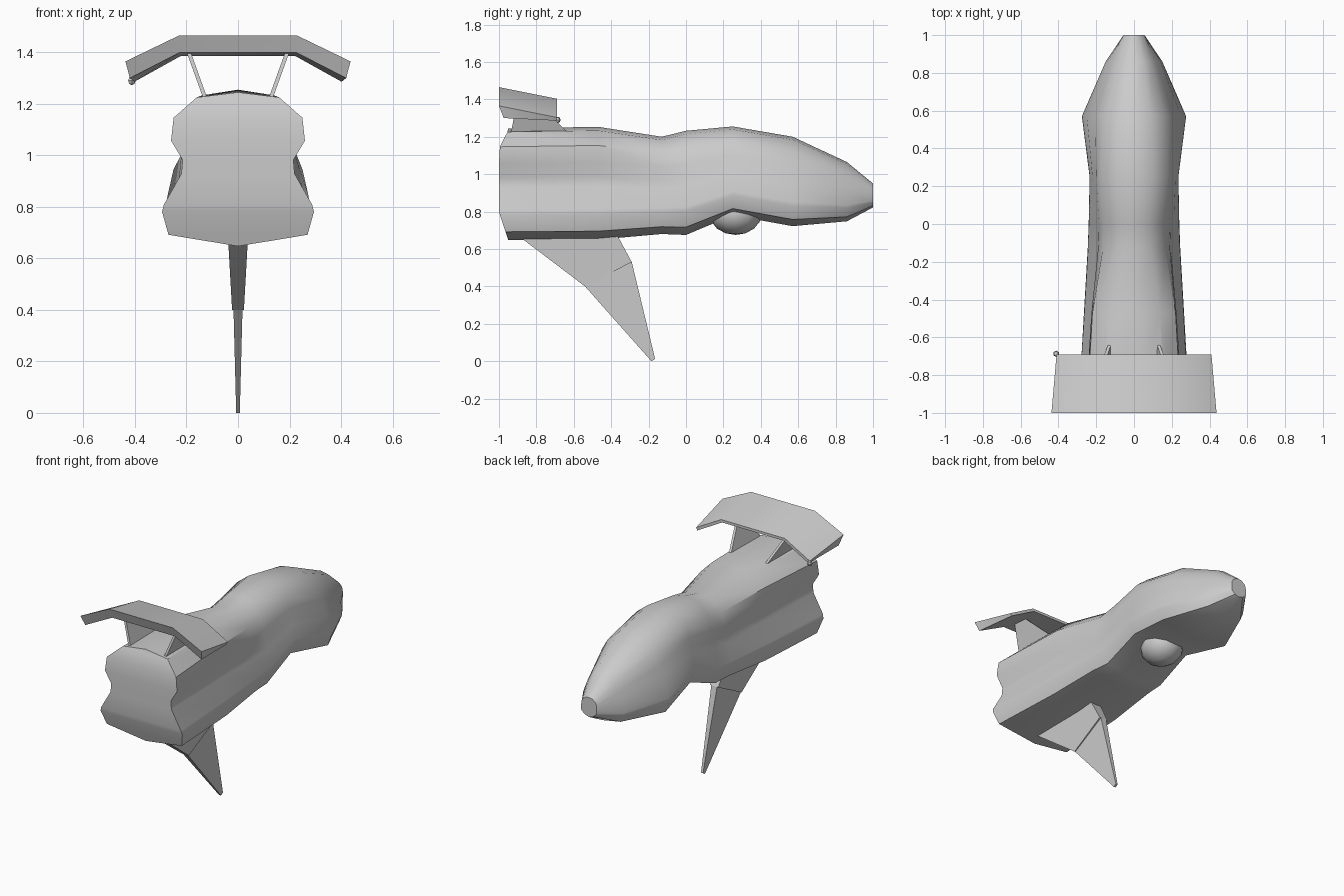
import bpy, bmesh, math
from mathutils import Vector

if "Cube" in bpy.data.objects:
    bpy.data.objects.remove(bpy.data.objects["Cube"])


def finish(name, bm, angle=30):
    bmesh.ops.recalc_face_normals(bm, faces=bm.faces)
    me = bpy.data.meshes.new(name)
    bm.to_mesh(me)
    bm.free()
    ob = bpy.data.objects.new(name, me)
    bpy.context.collection.objects.link(ob)
    bpy.context.view_layer.objects.active = ob
    ob.select_set(True)
    bpy.ops.object.shade_smooth_by_angle(angle=math.radians(angle))
    ob.select_set(False)
    return ob


def loft(name, sections, angle=30):
    """Skin closed rings of points and cap both ends."""
    bm = bmesh.new()
    rings = [[bm.verts.new(p) for p in s] for s in sections]
    n = len(rings[0])
    for a, b in zip(rings, rings[1:]):
        for i in range(n):
            j = (i + 1) % n
            bm.faces.new((a[i], a[j], b[j], b[i]))
    for r in (rings[0], rings[-1]):
        # cap with strips between opposite points so curved ends stay clean
        h = n // 2
        for i in range(h):
            quad = [r[i], r[i + 1], r[(n - i - 1) % n], r[(n - i) % n]]
            uniq = list(dict.fromkeys(quad))
            if len(uniq) > 2:
                bm.faces.new(uniq)
    return finish(name, bm, angle)


# Fuselage: height fractions shared by all sections, half widths per station
fracs = [1, .967, .835, .686, .56, .47, .27, .225, .075, 0]
tail_shift = [.05, .045, .005, 0, 0, 0, 0, .005, .035, .05]
stations = [  # y, top z, bottom z, half widths from top to bottom
    (-1.0, 1.245, .647, (.16, .25, .26, .215, .22, .288, .295, .27)),
    (-.47, 1.253, .650, (.14, .22, .225, .205, .215, .262, .265, .245)),
    (-.13, 1.200, .680, (.09, .165, .19, .195, .205, .242, .245, .22)),
    (0.0, 1.232, .675, (.085, .16, .185, .195, .21, .238, .24, .21)),
    (.25, 1.255, .780, (.10, .18, .20, .21, .22, .233, .235, .205)),
    (.57, 1.200, .722, (.09, .165, .205, .225, .25, .272, .276, .25)),
    (.86, 1.065, .748, (.05, .09, .115, .13, .14, .15, .15, .13)),
    (1.0, .950, .822, (.022, .045, .055, .056, .056, .056, .052, .03)),
]
sections = []
for k, (y, zt, zb, w) in enumerate(stations):
    w = (0, *w, 0)
    half = [(w[i], y + (tail_shift[i] if k == 0 else 0), zb + f * (zt - zb))
            for i, f in enumerate(fracs)]
    sections.append(half + [(-x, b, z) for x, b, z in half[-2:0:-1]])
loft("fuselage", sections, 35)


def plate(name, outline, half_at, centre_at=lambda z: 0, mirror=False):
    """Side profile (y, z) given a thickness that varies with height."""
    bm = bmesh.new()
    for m in ((1, -1) if mirror else (1,)):
        sides = [[bm.verts.new((m * (centre_at(z) + s * half_at(z)), y, z))
                  for y, z in outline] for s in (-1, 1)]
        bm.faces.new(sides[0])
        bm.faces.new(sides[1])
        for i in range(len(outline)):
            j = (i + 1) % len(outline)
            bm.faces.new((sides[0][i], sides[0][j], sides[1][j], sides[1][i]))
    return finish(name, bm)


# Keel fin in two tapering pieces
plate("fin_root", [(-.93, .70), (-.87, .65), (-.54, .40), (-.29, .53), (-.36, .66), (-.38, .70)],
      lambda z: .023 + (z - .4) * .056)
plate("fin_blade", [(-.54, .40), (-.29, .53), (-.165, .012), (-.185, 0)],
      lambda z: .007 + z * .026)

# Rear wing: flat centre with drooping tips, wedge section
wing = []
for s, x, dz in ((-1, 1, -.1), (-1, 0, 0), (1, 0, 0), (1, 1, -.1)):
    back, low, front = (.437, .42, .41) if x else (.23, .225, .23)
    wing.append([(s * back, -1, 1.465 + dz), (s * front, -.69, 1.403 + dz),
                 (s * (front - .008), -.69, 1.386 + dz), (s * low, -.975, 1.40 + dz)])
loft("rear_wing", wing)

# Wing struts
plate("wing_struts", [(-.94, 1.20), (-.90, 1.41), (-.82, 1.41), (-.69, 1.28), (-.61, 1.20)],
      lambda z: .008, lambda z: .13 + (z - 1.23) * .36, mirror=True)

# Small knob at one wing tip
bm = bmesh.new()
bmesh.ops.create_uvsphere(bm, u_segments=6, v_segments=4, radius=.017)
bmesh.ops.translate(bm, verts=bm.verts, vec=(-.412, -.687, 1.29))
finish("wing_knob", bm)

# Rounded belly pod
bm = bmesh.new()
bmesh.ops.create_uvsphere(bm, u_segments=12, v_segments=8, radius=1)
bmesh.ops.scale(bm, verts=bm.verts, vec=(.13, .14, .115))
bmesh.ops.translate(bm, verts=bm.verts, vec=(0, .265, .79))
finish("belly_pod", bm, 50)
